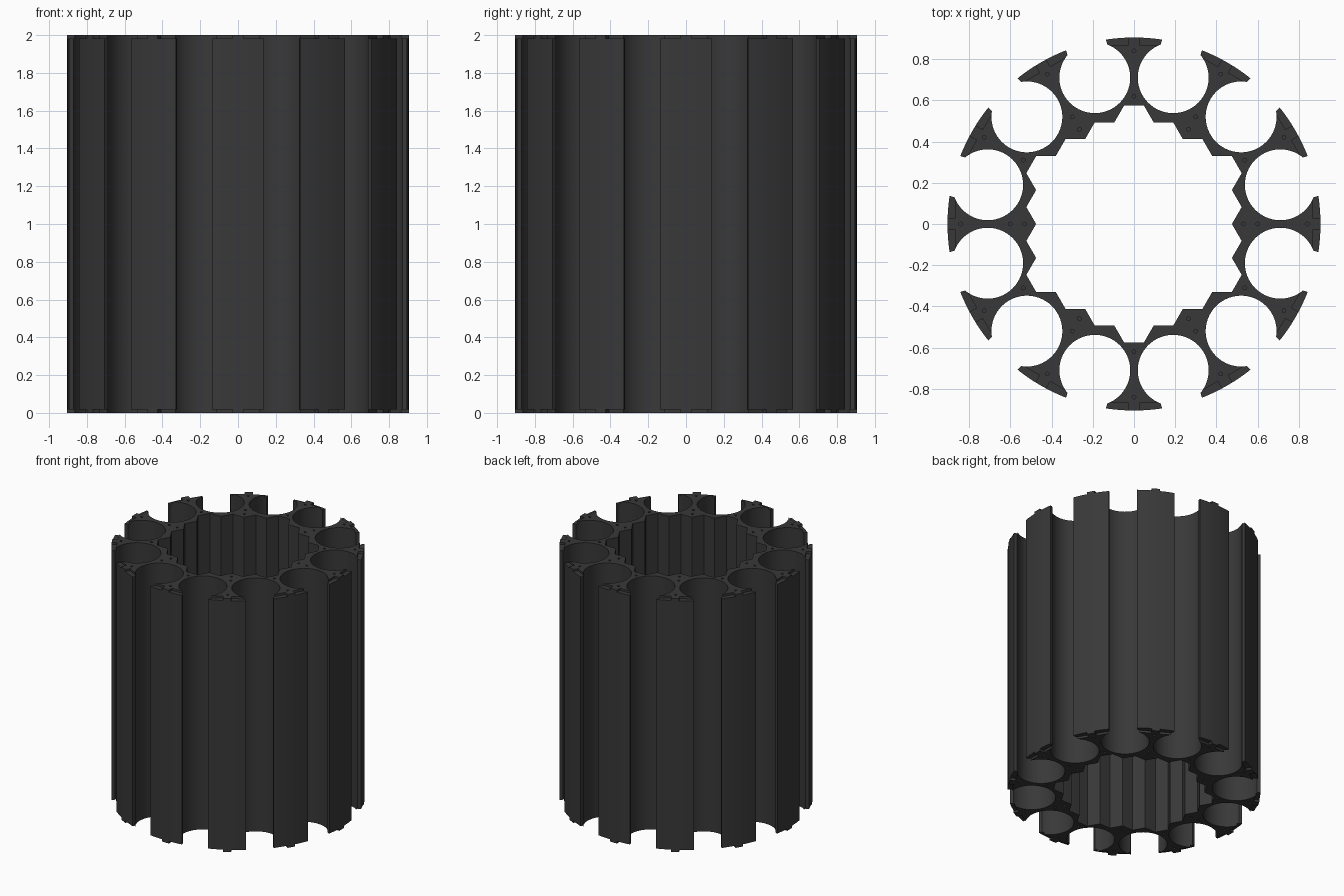
import bpy, bmesh, math
from mathutils import Matrix, Vector

if "Cube" in bpy.data.objects:
    bpy.data.objects.remove(bpy.data.objects["Cube"])

H = 2.0          # height
R_OUT = 0.905    # outer radius
R_DRUM = 0.735   # pitch radius of the round bores
R_BORE = 0.172   # bore radius
SLOT = 0.10      # half width of the outward slot of each bore
S = 0.095        # side of the hexagons stepping the inner wall


def outer_outline():
    """Twelve arc-shaped tips joined by slotted round bores."""
    pts = []
    a_slot = math.asin(SLOT / R_OUT)
    b_slot = math.asin(SLOT / R_BORE)
    for k in range(12):
        mid = math.radians(15 + 30 * k)
        # arc of the tip before this bore
        a0, a1 = mid - math.radians(30) + a_slot, mid - a_slot
        for i in range(9):
            a = a0 + (a1 - a0) * i / 8
            pts.append((R_OUT * math.cos(a), R_OUT * math.sin(a)))
        # bore wall
        cx, cy = R_DRUM * math.cos(mid), R_DRUM * math.sin(mid)
        n = 48
        for i in range(n + 1):
            a = mid - b_slot - (2 * math.pi - 2 * b_slot) * i / n
            pts.append((cx + R_BORE * math.cos(a), cy + R_BORE * math.sin(a)))
    return pts


def inner_outline():
    """Boundary of a 37-cell hexagon cluster."""
    h = S * math.sqrt(3) / 2
    q = [(5, 0), (5.5, 1), (5, 2), (5.5, 3), (5, 4), (4, 4), (3.5, 5),
         (2.5, 5), (2, 6), (1, 6), (0.5, 7)]
    q = [(x * S, y * h) for x, y in q]
    half = q + [(-x, y) for x, y in reversed(q)]
    return half + [(x, -y) for x, y in reversed(half[1:-1])]


def add_loop(bm, pts, z):
    vs = [bm.verts.new((x, y, z)) for x, y in pts]
    return [bm.edges.new((vs[i], vs[(i + 1) % len(vs)])) for i in range(len(vs))]


def make_object(bm, name):
    bmesh.ops.recalc_face_normals(bm, faces=bm.faces)
    me = bpy.data.meshes.new(name)
    bm.to_mesh(me)
    bm.free()
    ob = bpy.data.objects.new(name, me)
    bpy.context.collection.objects.link(ob)
    return ob


# Reflector body: filled ring profile, extruded
bm = bmesh.new()
edges = add_loop(bm, outer_outline(), 0) + add_loop(bm, inner_outline(), 0)
bmesh.ops.triangle_fill(bm, edges=edges, use_beauty=True, use_dissolve=False)
res = bmesh.ops.extrude_face_region(bm, geom=bm.faces[:])
top = [v for v in res["geom"] if isinstance(v, bmesh.types.BMVert)]
bmesh.ops.translate(bm, verts=top, vec=(0, 0, H))
body = make_object(bm, "reflector_ring")

# Cutters: stepped tip corners and blind pin holes at both ends
bm = bmesh.new()
for k in range(12):
    rot = Matrix.Rotation(math.radians(30 * k), 4, 'Z')
    for z in (0, H):
        for side in (-1, 1):
            m = (rot @ Matrix.Translation((0.91, side * 0.105, z))
                 @ Matrix.Diagonal((0.09, 0.15, 0.034, 1)))
            bmesh.ops.create_cube(bm, size=1, matrix=m)
        radii = (0.84, 0.62) if k % 2 else (0.84, 0.60, 0.53)
        for r in radii:
            bmesh.ops.create_cone(bm, cap_ends=True, segments=12, radius1=0.009,
                                  radius2=0.009, depth=0.06,
                                  matrix=rot @ Matrix.Translation((r, 0, z)))
cutter = make_object(bm, "end_cutters")
cutter.hide_render = True

mod = body.modifiers.new("end_details", 'BOOLEAN')
mod.operation = 'DIFFERENCE'
mod.solver = 'EXACT'
mod.object = cutter
bpy.context.view_layer.objects.active = body
body.select_set(True)
cutter.select_set(False)
bpy.ops.object.modifier_apply(modifier=mod.name)
bpy.data.objects.remove(cutter)
bpy.ops.object.shade_smooth_by_angle(angle=math.radians(25))

# Dark graphite colour
mat = bpy.data.materials.new("dark_graphite")
mat.diffuse_color = (0.04, 0.04, 0.04, 1)
mat.use_nodes = True
mat.node_tree.nodes["Principled BSDF"].inputs["Base Color"].default_value = mat.diffuse_color
body.data.materials.clear()
body.data.materials.append(mat)
